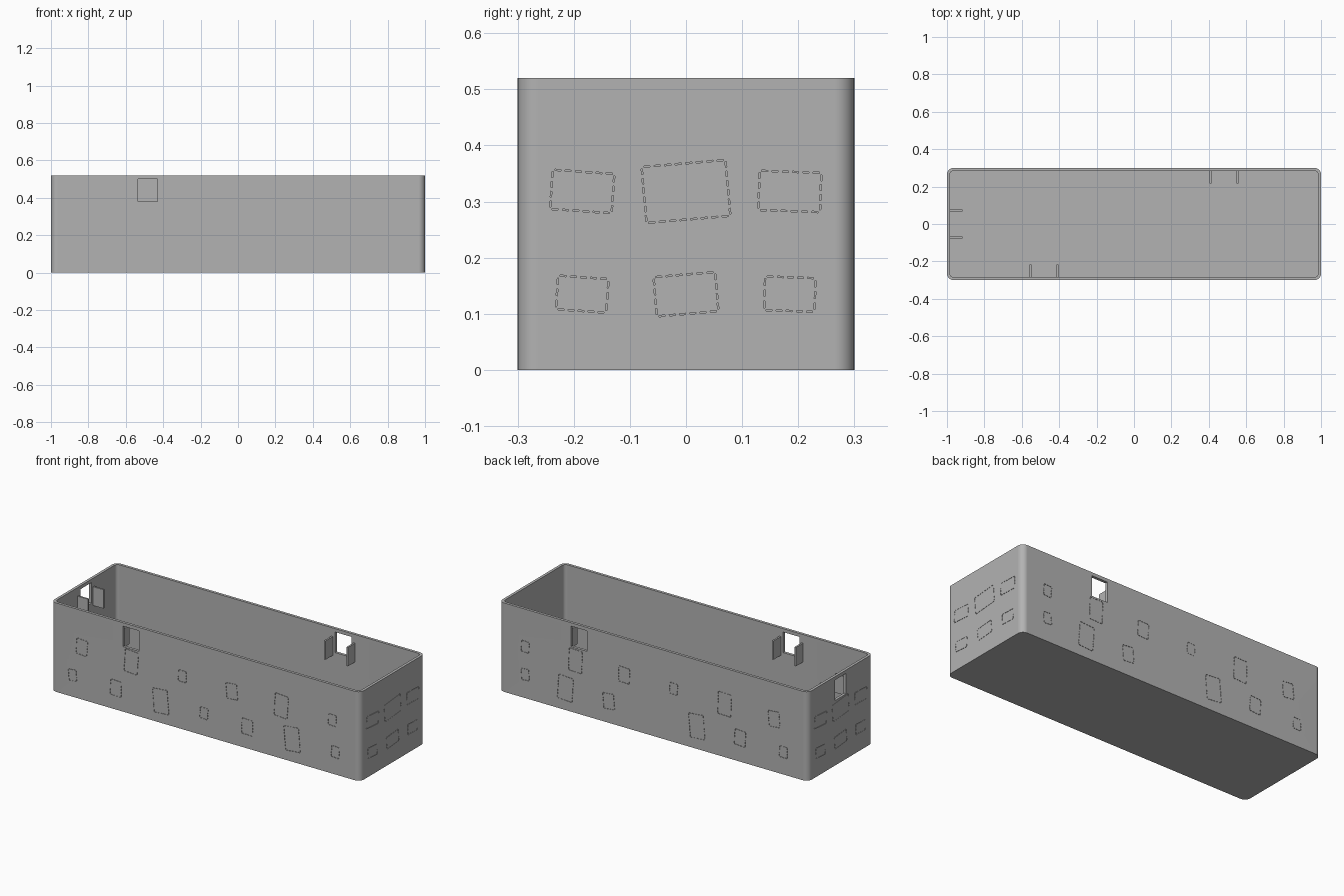
import bpy, bmesh, math
from mathutils import Matrix, Vector

if "Cube" in bpy.data.objects:
    bpy.data.objects.remove(bpy.data.objects["Cube"])

L, W, H = 1.0, 0.30, 0.52      # half length, half width, height
WALL, FLOOR, R = 0.016, 0.016, 0.035

grey = bpy.data.materials.new("plain grey")
grey.diffuse_color = (0.45, 0.45, 0.45, 1)
grey.use_nodes = True
grey.node_tree.nodes["Principled BSDF"].inputs["Base Color"].default_value = grey.diffuse_color


def make(name, bm):
    bmesh.ops.recalc_face_normals(bm, faces=bm.faces)
    me = bpy.data.meshes.new(name)
    bm.to_mesh(me)
    bm.free()
    me.materials.append(grey)
    ob = bpy.data.objects.new(name, me)
    bpy.context.collection.objects.link(ob)
    return ob


def rounded(hx, hy, r, z, bm, n=8):
    """Ring of vertices round a rounded rectangle."""
    ring = []
    for q, (sx, sy) in enumerate(((1, 1), (-1, 1), (-1, -1), (1, -1))):
        for i in range(n + 1):
            a = (q + i / n) * math.pi / 2
            ring.append(bm.verts.new((sx * (hx - r) + r * math.cos(a),
                                      sy * (hy - r) + r * math.sin(a), z)))
    return ring


def box(bm, lo, hi, m=Matrix()):
    lo, hi = Vector(lo), Vector(hi)
    s = Matrix.Diagonal((*(hi - lo), 1))
    bmesh.ops.create_cube(bm, size=1, matrix=m @ Matrix.Translation((lo + hi) / 2) @ s)


# Wall frames: local x along the wall, local y inward, local z up
def wall(turns, dist):
    return Matrix.Rotation(turns * math.pi / 2, 4, 'Z') @ Matrix.Translation((0, -dist, 0))


FRONT, RIGHT, BACK, LEFT = wall(0, W), wall(1, L), wall(2, W), wall(3, L)

# Open box: outer skin, rim, inner skin and floor
bm = bmesh.new()
rings = [rounded(L, W, R, 0, bm), rounded(L, W, R, H, bm),
         rounded(L - WALL, W - WALL, R - WALL, H, bm),
         rounded(L - WALL, W - WALL, R - WALL, FLOOR, bm)]
for a, b in zip(rings, rings[1:]):
    for i in range(len(a)):
        j = (i + 1) % len(a)
        bm.faces.new((a[i], a[j], b[j], b[i]))
bm.faces.new(rings[0])
bm.faces.new(rings[-1])
planter = make("planter_box", bm)

# Windows and their side guide tabs
cut, tabs = bmesh.new(), bmesh.new()
for m, cx in ((FRONT, -0.482), (BACK, -0.482), (LEFT, 0.0)):
    box(cut, (cx - 0.052, -0.02, 0.38), (cx + 0.052, 0.03, 0.50), m)
    for s in (-1, 1):
        c = cx + s * 0.072
        box(tabs, (c - 0.005, WALL - 0.002, 0.36), (c + 0.005, 0.083, 0.47), m)
window_cutter = make("window_cutter", cut)
make("window_guide_tabs", tabs)


# Stitched patches: shallow dashed outlines engraved in the walls
def patch(bm, m, x, z, w, h, tilt):
    m = m @ Matrix.Translation((x, 0, z)) @ Matrix.Rotation(math.radians(tilt), 4, 'Y')
    t, d = 0.0025, 0.004
    for along, across, swap in ((w, h, False), (h, w, True)):
        n = max(3, round(along / 0.018))
        step = along / n
        for side in (-1, 1):
            for i in range(n):
                a = -along / 2 + (i + 0.2) * step
                b = a + 0.6 * step
                c = side * across / 2
                lo, hi = (a, c - t / 2), (b, c + t / 2)
                if swap:
                    lo, hi = lo[::-1], hi[::-1]
                box(bm, (lo[0], -d, lo[1]), (hi[0], d, hi[1]), m)


SMALL, MID, TALL, BIG = (0.05, 0.065), (0.07, 0.09), (0.085, 0.13), (0.095, 0.14)
front_patches = ((-0.80, .305, MID), (-0.86, .126, SMALL), (-0.58, .125, MID),
                 (-0.48, .305, TALL), (-0.29, .126, BIG), (-0.15, .31, SMALL),
                 (-0.01, .131, SMALL), (0.17, .307, MID), (0.27, .125, MID),
                 (0.49, .307, TALL), (0.56, .132, BIG), (0.82, .313, SMALL),
                 (0.84, .131, SMALL))
back_patches = ((-0.83, .30, SMALL), (-0.83, .138, SMALL), (-0.505, .305, TALL),
                (-0.57, .127, BIG), (-0.29, .126, MID), (-0.19, .306, MID),
                (0.13, .311, SMALL), (0.28, .132, BIG), (0.46, .309, TALL),
                (0.56, .138, MID), (0.78, .308, MID), (0.84, .131, SMALL))
end_patches = [(x, z, s) for z, sizes in ((.318, ((.11, .07), (.15, .1), (.11, .07))),
                                         (.135, ((.09, .06), (.11, .07), (.09, .06))))
               for x, s in zip((-.185, 0, .185), sizes)]
bm = bmesh.new()
for m, group in ((FRONT, front_patches), (BACK, back_patches),
                 (RIGHT, end_patches), (LEFT, end_patches)):
    for i, (x, z, (w, h)) in enumerate(group):
        patch(bm, m, x, z, w, h, (4, -5, 2)[i % 3])
stitch_cutter = make("stitch_cutter", bm)

# Cut the windows and stitching
for cutter in (window_cutter, stitch_cutter):
    mod = planter.modifiers.new(cutter.name, 'BOOLEAN')
    mod.object, mod.operation, mod.solver = cutter, 'DIFFERENCE', 'EXACT'
    cutter.hide_render = True
    cutter.hide_set(True)

# Smooth rounded corners, flat walls
bpy.context.view_layer.objects.active = planter
planter.select_set(True)
bpy.ops.object.shade_smooth_by_angle(angle=math.radians(30))
planter.modifiers.new("flat_walls", 'WEIGHTED_NORMAL').keep_sharp = True
